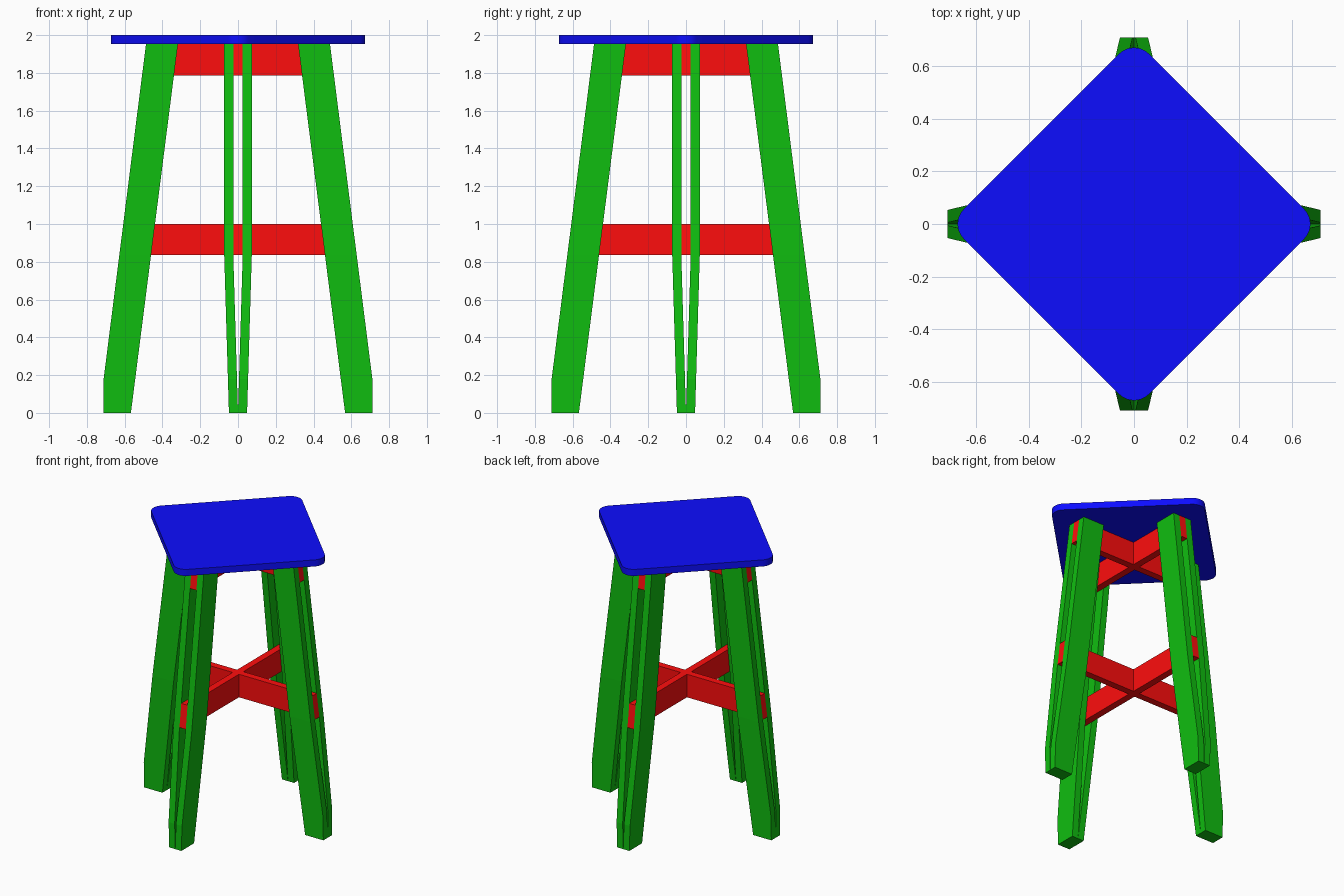
import bpy, bmesh, math
from mathutils import Matrix

if "Cube" in bpy.data.objects:
    bpy.data.objects.remove(bpy.data.objects["Cube"])

TOP, SEAT_TOP = 1.953, 2.0
GAP, PLANK = 0.025, 0.048        # half gap between leg planks, plank thickness
RAIL_LOW, KNEE = 0.835, 0.18


def material(name, color):
    m = bpy.data.materials.new(name)
    m.diffuse_color = (*color, 1)
    m.use_nodes = True
    m.node_tree.nodes["Principled BSDF"].inputs["Base Color"].default_value = m.diffuse_color
    return m


BLUE = material("blue", (0.004, 0.004, 1.0))
GREEN = material("green", (0.005, 0.515, 0.005))
RED = material("red", (1.0, 0.004, 0.004))


def outer(z):
    return 0.487 + (TOP - max(z, KNEE)) * 0.1265


def inner(z):
    return 0.318 + (TOP - z) * 0.1275


def loft(name, rings, mat, angle=0):
    """Join rings of points into a closed solid, turned about z."""
    bm = bmesh.new()
    rows = [[bm.verts.new(p) for p in ring] for ring in rings]
    n = len(rows[0])
    for a, b in zip(rows, rows[1:]):
        for i in range(n):
            bm.faces.new((a[i], a[(i + 1) % n], b[(i + 1) % n], b[i]))
    bm.faces.new(rows[0])
    bm.faces.new(rows[-1])
    bmesh.ops.recalc_face_normals(bm, faces=bm.faces)
    bm.transform(Matrix.Rotation(angle, 4, 'Z'))
    me = bpy.data.meshes.new(name)
    bm.to_mesh(me)
    bm.free()
    me.materials.append(mat)
    ob = bpy.data.objects.new(name, me)
    bpy.context.collection.objects.link(ob)
    return ob


# Legs: two planks each, parallel at the rails and closing together at the foot
def plank(name, side, angle):
    rings = []
    for z in (0, KNEE, RAIL_LOW, TOP):
        y0 = side * GAP * min(1, z / RAIL_LOW)
        y1 = y0 + side * PLANK
        rings.append([(inner(z), y0, z), (outer(z), y0, z),
                      (outer(z), y1, z), (inner(z), y1, z)])
    loft(name, rings, GREEN, angle)


for k, where in enumerate(("right", "back", "left", "front")):
    for side, tag in ((-1, "a"), (1, "b")):
        plank(f"{where}_leg_plank_{tag}", side, k * math.pi / 2)


# Cross rails: slanted ends flush with the outer leg edges
def rail(name, z0, z1, through, angle):
    rings = []
    for z in (z0, z1):
        x1 = outer(z)
        x0 = -x1 if through else GAP
        rings.append([(x0, -GAP, z), (x1, -GAP, z), (x1, GAP, z), (x0, GAP, z)])
    loft(name, rings, RED, angle)


for level, z0, z1 in (("lower", RAIL_LOW, 1.0), ("upper", 1.787, TOP)):
    rail(f"{level}_long_rail", z0, z1, True, 0)
    rail(f"{level}_back_rail", z0, z1, False, math.pi / 2)
    rail(f"{level}_front_rail", z0, z1, False, -math.pi / 2)

# Seat: rounded square standing on its corner
R, C, SEG = 0.08, 0.592, 10
outline = []
for k in range(4):
    mid = k * math.pi / 2
    for i in range(SEG + 1):
        t = mid - math.pi / 4 + math.pi / 2 * i / SEG
        outline.append((C * math.cos(mid) + R * math.cos(t),
                        C * math.sin(mid) + R * math.sin(t)))
seat = loft("seat", [[(x, y, z) for x, y in outline] for z in (TOP, SEAT_TOP)], BLUE)
bpy.context.view_layer.objects.active = seat
seat.select_set(True)
bpy.ops.object.shade_smooth_by_angle(angle=math.radians(30))
